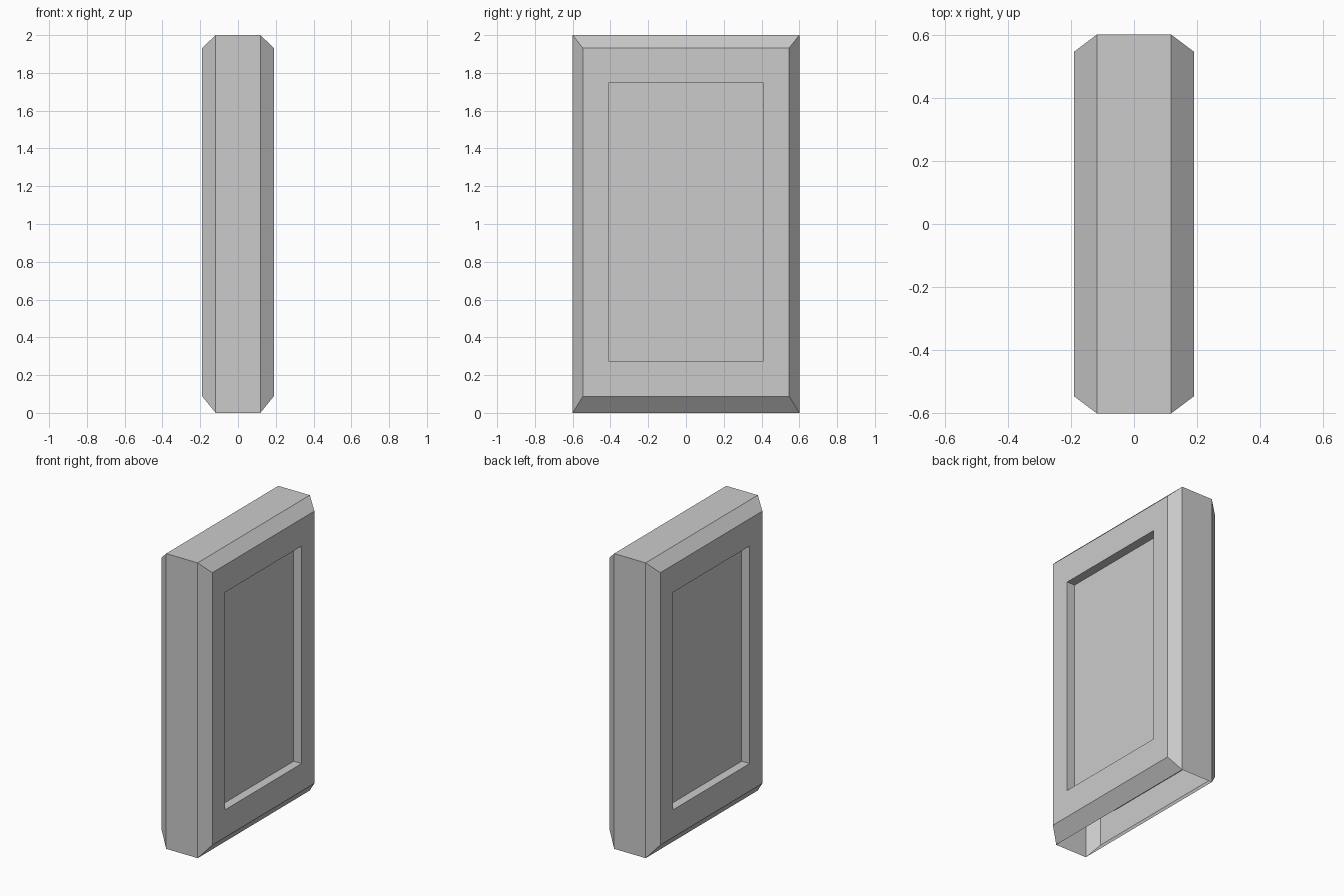
import bpy
import bmesh

cube = bpy.data.objects.get("Cube")
if cube:
    bpy.data.objects.remove(cube, do_unlink=True)

# Single plain grey
grey = bpy.data.materials.new("plain_grey")
grey.use_nodes = True
colour = (0.6, 0.6, 0.6, 1)
grey.diffuse_color = colour
grey.node_tree.nodes["Principled BSDF"].inputs["Base Color"].default_value = colour

# Half of the slab: x distance, half width, bottom, top (pocket floor out to slab edge)
POCKET_FLOOR = (0.13, 0.41, 0.274, 1.747)
POCKET_RIM = (0.19, 0.41, 0.274, 1.747)
FACE_EDGE = (0.19, 0.546, 0.088, 1.932)
SLAB_EDGE = (0.118, 0.6, 0.0, 2.0)
half = [POCKET_FLOOR, POCKET_RIM, FACE_EDGE, SLAB_EDGE]
sections = [(-x, w, lo, hi) for x, w, lo, hi in half] + half[::-1]

bm = bmesh.new()


def ring(x, w, lo, hi):
    """Rectangular loop across the thickness of the slab."""
    return [bm.verts.new((x, y, z)) for y, z in ((-w, lo), (w, lo), (w, hi), (-w, hi))]


rings = [ring(*s) for s in sections]
middle = len(half) - 1

# Pocket walls, frame faces, bevels and edges; the flat underside stays open
for k, (a, b) in enumerate(zip(rings, rings[1:])):
    for i in range(4):
        if k == middle and i == 0:
            continue
        j = (i + 1) % 4
        bm.faces.new((a[i], a[j], b[j], b[i]))

# Recessed panels
bm.faces.new(rings[0][::-1])
bm.faces.new(rings[-1])

mesh = bpy.data.meshes.new("recessed_panel_slab")
bm.to_mesh(mesh)
bm.free()
mesh.materials.append(grey)
slab = bpy.data.objects.new("recessed_panel_slab", mesh)
bpy.context.collection.objects.link(slab)
